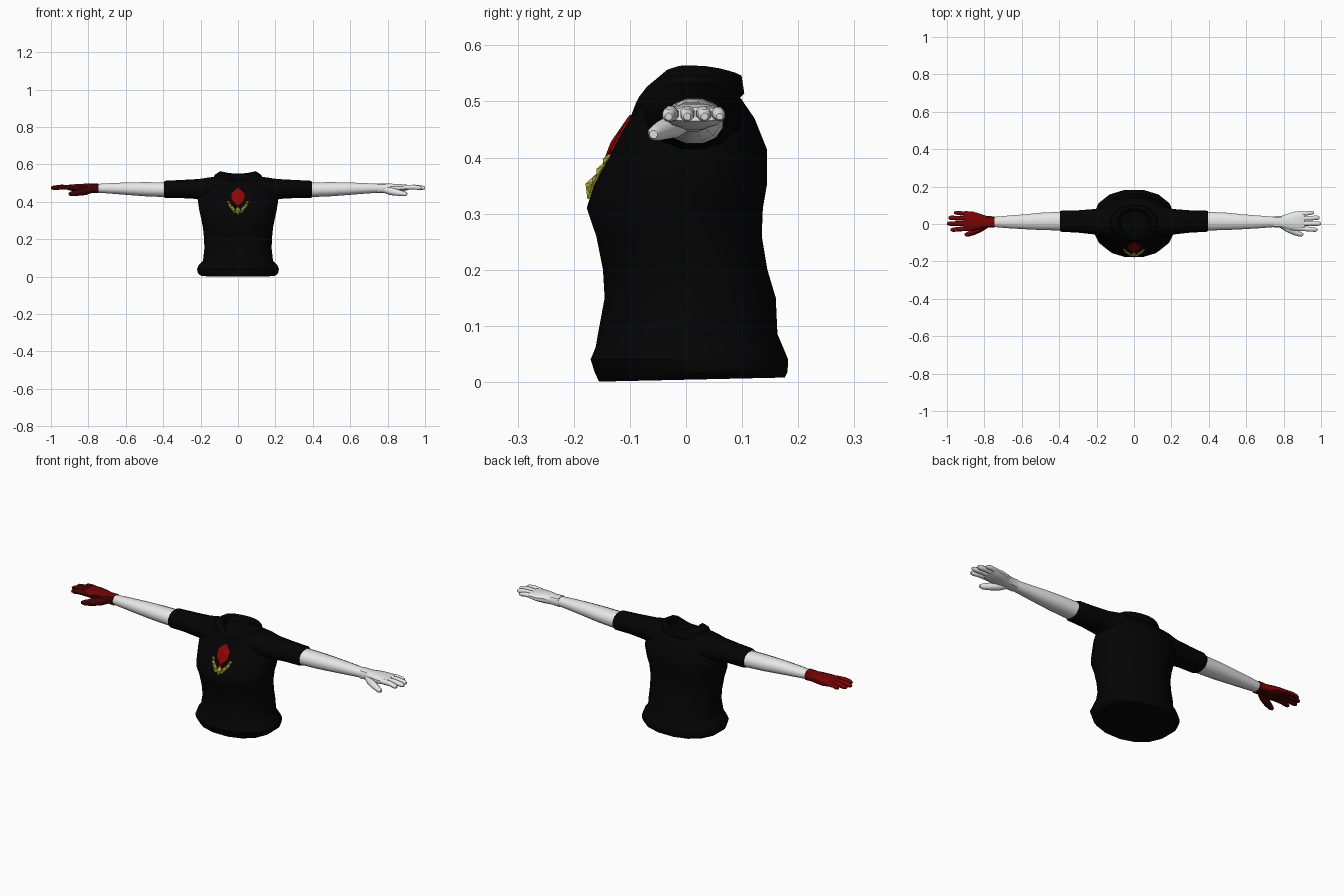
import bpy, bmesh, math
from mathutils import Vector

if "Cube" in bpy.data.objects:
    bpy.data.objects.remove(bpy.data.objects["Cube"])


def material(name, r, g, b):
    m = bpy.data.materials.new(name)
    m.diffuse_color = (r, g, b, 1)
    m.use_nodes = True
    m.node_tree.nodes["Principled BSDF"].inputs["Base Color"].default_value = m.diffuse_color
    return m


BLACK = material("black cloth", 0.0012, 0.0012, 0.0012)
WHITE = material("white skin", 0.80, 0.80, 0.80)
RED = material("glove red", 0.19, 0.001, 0.001)
DARK = material("glove dark red", 0.05, 0.001, 0.001)
GEM = material("gem red", 0.28, 0.001, 0.001)
GOLD = material("gold", 0.50, 0.46, 0.04)


def finish(bm, name, mat, angle=35):
    bmesh.ops.recalc_face_normals(bm, faces=bm.faces)
    if mat == RED:
        # Glove: red on the back of the hand, darker on the palm and front edge
        for f in bm.faces:
            f.normal_update()
            f.material_index = int(f.normal.z < -0.2 or f.normal.y < -0.6)
    me = bpy.data.meshes.new(name)
    bm.to_mesh(me)
    bm.free()
    ob = bpy.data.objects.new(name, me)
    bpy.context.collection.objects.link(ob)
    me.materials.append(mat)
    if mat == RED:
        me.materials.append(DARK)
    if angle:
        bpy.ops.object.select_all(action='DESELECT')
        ob.select_set(True)
        bpy.context.view_layer.objects.active = ob
        bpy.ops.object.shade_smooth_by_angle(angle=math.radians(angle))
    return ob


def bridge(bm, rings, caps=True):
    """Skin a list of equal-length point rings."""
    vs = [[bm.verts.new(p) for p in r] for r in rings]
    n = len(vs[0])
    for a, b in zip(vs, vs[1:]):
        for i in range(n):
            j = (i + 1) % n
            bm.faces.new((a[i], a[j], b[j], b[i]))
    if caps:
        bm.faces.new(vs[0])
        bm.faces.new(vs[-1])


def oval(n, power=0.9):
    """Unit oval with flat sides facing the axes."""
    k = math.cos(math.pi / n) ** power
    out = []
    for i in range(n):
        t = 2 * math.pi * (i + 0.5) / n
        c, s = math.cos(t), math.sin(t)
        out.append((math.copysign(abs(c) ** power, c) / k,
                    math.copysign(abs(s) ** power, s) / k))
    return out


def box_ring(n, a0, a1, b0, b1, power=0.9):
    return [((a0 + a1) / 2 + u * (a1 - a0) / 2, (b0 + b1) / 2 + v * (b1 - b0) / 2)
            for u, v in oval(n, power)]


# Shirt body: height, half width, front y, back y
TORSO = [(0.004, 0.197, -0.155, 0.176), (0.018, 0.214, -0.163, 0.181),
         (0.040, 0.219, -0.170, 0.182), (0.062, 0.210, -0.161, 0.173),
         (0.085, 0.187, -0.157, 0.163), (0.15, 0.180, -0.145, 0.160),
         (0.20, 0.181, -0.148, 0.145), (0.26, 0.187, -0.160, 0.135),
         (0.31, 0.197, -0.177, 0.137), (0.35, 0.206, -0.164, 0.144),
         (0.415, 0.216, -0.130, 0.144), (0.47, 0.195, -0.100, 0.122),
         (0.505, 0.160, -0.080, 0.098), (0.522, 0.110, -0.055, 0.075)]
# The lowest ring tilts slightly up towards the back
bm = bmesh.new()
bridge(bm, [[(x, y, z + (0.022 * y if z < 0.01 else 0)) for x, y in box_ring(16, -h, h, f, b)]
            for z, h, f, b in TORSO])
finish(bm, "shirt_body", BLACK)


def front(z):
    for p, q in zip(TORSO, TORSO[1:]):
        if p[0] <= z <= q[0]:
            return p[2] + (q[2] - p[2]) * (z - p[0]) / (q[0] - p[0])


# Folded collar with a dip at the front
def collar_ring(hx, y0, y1, z_front, z_side, z_back, n=20):
    pts = []
    for i in range(n):
        t = 2 * math.pi * i / n
        c = math.cos(t)
        end = z_back if c > 0 else z_front
        z = z_side + (end - z_side) * abs(c) ** (2 if c > 0 else 4)
        pts.append((hx * math.sin(t), (y0 + y1) / 2 + c * (y1 - y0) / 2, z))
    return pts


bm = bmesh.new()
bridge(bm, [collar_ring(0.125, -0.085, 0.09, 0.460, 0.495, 0.50),
            collar_ring(0.137, -0.099, 0.104, 0.472, 0.512, 0.514),
            collar_ring(0.124, -0.088, 0.099, 0.500, 0.545, 0.546),
            collar_ring(0.094, -0.064, 0.088, 0.505, 0.564, 0.551),
            collar_ring(0.082, -0.056, 0.078, 0.500, 0.556, 0.545),
            collar_ring(0.076, -0.050, 0.070, 0.495, 0.525, 0.525)])
finish(bm, "collar", BLACK)


def limb(name, mat, side, sections, n=12, power=0.9):
    """Sections along x: x, y0, y1, z0, z1."""
    bm = bmesh.new()
    bridge(bm, [[(side * x, y, z) for y, z in box_ring(n, *s, power)]
                for x, *s in sections])
    return finish(bm, name, mat)


def tube(name, mat, side, path, n=8):
    """Tapered tube through (x, y, z, radius) points."""
    bm = bmesh.new()
    pts = [Vector(p[:3]) for p in path]
    rings = []
    for i, p in enumerate(pts):
        d = pts[min(i + 1, len(pts) - 1)] - pts[max(i - 1, 0)]
        u = d.cross(Vector((0, 0, 1))).normalized()
        v = u.cross(d).normalized()
        ring = [p + path[i][3] * (u * a + v * b) for a, b in oval(n, 1)]
        rings.append([(side * q.x, q.y, q.z) for q in ring])
    bridge(bm, rings)
    finish(bm, name, mat, 50)


SLEEVE = [(0.08, -0.078, 0.10, 0.40, 0.537), (0.15, -0.070, 0.095, 0.405, 0.531),
          (0.21, -0.056, 0.080, 0.415, 0.522), (0.30, -0.046, 0.073, 0.420, 0.517),
          (0.385, -0.042, 0.072, 0.420, 0.513), (0.395, -0.038, 0.068, 0.424, 0.508)]
ARM = [(0.38, -0.035, 0.066, 0.425, 0.504), (0.50, -0.032, 0.060, 0.430, 0.505),
       (0.58, -0.028, 0.052, 0.436, 0.504), (0.68, -0.022, 0.044, 0.444, 0.500),
       (0.755, -0.016, 0.038, 0.449, 0.496)]
PALM = [(0.745, -0.020, 0.041, 0.446, 0.499), (0.785, -0.019, 0.042, 0.448, 0.497),
        (0.82, -0.028, 0.054, 0.450, 0.497), (0.86, -0.035, 0.066, 0.454, 0.495),
        (0.90, -0.037, 0.069, 0.461, 0.492), (0.912, -0.033, 0.066, 0.465, 0.489)]
# Finger: y at knuckle, y at tip, tip x, thickness
FINGERS = [(-0.024, -0.031, 0.980, 0.0125), (0.003, 0.002, 1.0, 0.0125),
           (0.030, 0.033, 0.992, 0.0125), (0.055, 0.060, 0.962, 0.0110)]

for side, label, hand in ((1, "right", WHITE), (-1, "left", RED)):
    limb(label + "_sleeve", BLACK, side, SLEEVE)
    limb(label + "_arm", WHITE, side, ARM if side > 0 else ARM[:-1] + [(0.748, *ARM[-1][1:])])
    limb(label + "_palm", hand, side, PALM, 12, 0.75)
    for k, (y0, y1, tip, r) in enumerate(FINGERS):
        mid = (0.895 + tip) / 2
        tube(f"{label}_finger_{k + 1}", hand, side,
             [(0.885, y0, 0.477, r), (mid, (y0 + y1) / 2, 0.479, r),
              (tip - 0.012, y1, 0.475, r * 0.9), (tip, y1, 0.473, r * 0.5)])
    tube(label + "_thumb", hand, side,
         [(0.78, 0.0, 0.466, 0.016), (0.82, -0.022, 0.456, 0.020),
          (0.86, -0.044, 0.448, 0.016), (0.888, -0.055, 0.443, 0.013),
          (0.904, -0.058, 0.441, 0.007)])


# Jewels follow the slope of the chest
def jewel(name, mat, outline, rise):
    bm = bmesh.new()

    def at(x, z, d):
        return (x, front(z) + max(0, abs(x) - 0.045) * 0.3 - d, z)
    back = [bm.verts.new(at(x, z, -0.006)) for x, z in outline]
    rim = [bm.verts.new(at(x, z, 0.004)) for x, z in outline]
    cx = sum(p[0] for p in outline) / len(outline)
    cz = sum(p[1] for p in outline) / len(outline)
    peak = bm.verts.new(at(cx, cz, rise))
    bm.faces.new(back)
    for i in range(len(outline)):
        j = (i + 1) % len(outline)
        bm.faces.new((back[i], back[j], rim[j], rim[i]))
        bm.faces.new((rim[i], rim[j], peak))
    finish(bm, name, mat, 0)


jewel("brooch_gem", GEM, [(0, 0.476), (0.035, 0.445), (0.033, 0.411), (0, 0.379),
                          (-0.033, 0.411), (-0.035, 0.445)], 0.011)
jewel("pendant", GOLD, [(0, 0.376), (0.014, 0.356), (0, 0.326), (-0.014, 0.356)], 0.017)
# Chain beads: x, z, half size
for k, (x, z, s) in enumerate([(0.050, 0.397, 0.009), (0.042, 0.379, 0.012),
                               (0.028, 0.363, 0.013), (0.018, 0.346, 0.009)]):
    for side, label in ((1, "right"), (-1, "left")):
        jewel(f"{label}_bead_{k + 1}", GOLD,
              [(side * x, z + s), (side * (x + s), z + s * 0.4),
               (side * x, z - s), (side * (x - s), z - s * 0.2)], 0.011)
